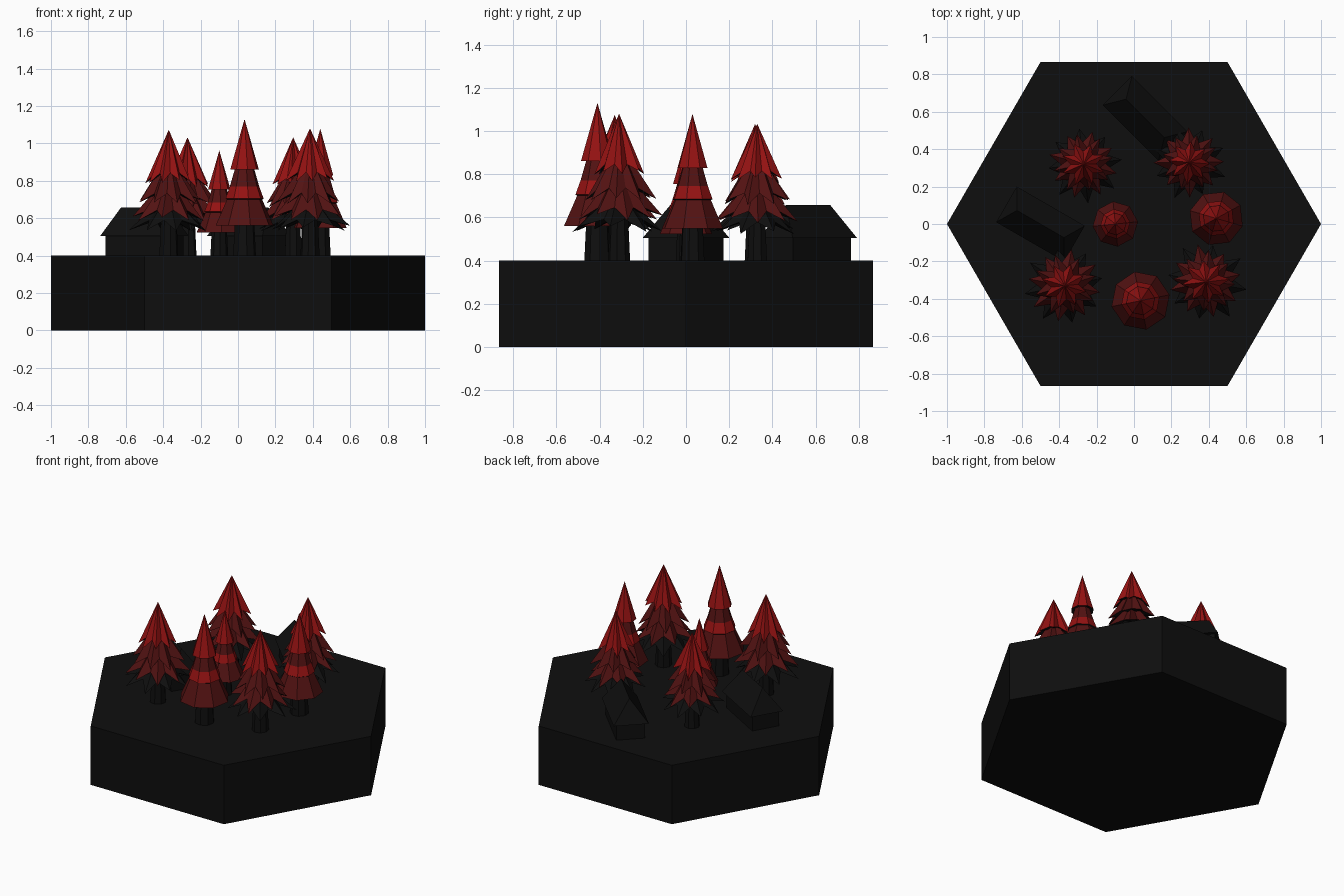
import bpy, bmesh, math, random
from mathutils import Matrix, Vector

random.seed(4)
if "Cube" in bpy.data.objects:
    bpy.data.objects.remove(bpy.data.objects["Cube"])


def material(name, rgb):
    m = bpy.data.materials.new(name)
    m.use_nodes = True
    m.diffuse_color = (*rgb, 1)
    bsdf = m.node_tree.nodes["Principled BSDF"]
    bsdf.inputs["Base Color"].default_value = (*rgb, 1)
    bsdf.inputs["Roughness"].default_value = 0.9
    return m


BLACK = material("soft black", (0.0045, 0.0045, 0.0045))
RED = material("bright red", (0.3, 0.006, 0.006))
DARK = material("dark red", (0.085, 0.006, 0.006))
GROUND = 0.4


def finish(bm, name, mats, loc=(0, 0, 0), turn=0, scale=1):
    bmesh.ops.recalc_face_normals(bm, faces=bm.faces)
    mesh = bpy.data.meshes.new(name)
    bm.to_mesh(mesh)
    bm.free()
    for m in mats:
        mesh.materials.append(m)
    ob = bpy.data.objects.new(name, mesh)
    bpy.context.collection.objects.link(ob)
    ob.location, ob.rotation_euler.z = loc, turn
    ob.scale = (scale,) * 3
    return ob


def cylinder(bm, sides, r1, r2, z0, z1, turn=0.0):
    bmesh.ops.create_cone(
        bm, cap_ends=True, segments=sides, radius1=r1, radius2=r2, depth=z1 - z0,
        matrix=Matrix.Translation((0, 0, (z0 + z1) / 2)) @ Matrix.Rotation(turn, 4, "Z"))


def ring(bm, sides, r, z, turn=0.0):
    return [bm.verts.new((r * math.cos(turn + i * math.tau / sides),
                          r * math.sin(turn + i * math.tau / sides), z))
            for i in range(sides)]


def bridge(bm, a, b, mat=0):
    n = len(a)
    for i in range(n):
        f = bm.faces.new((a[i], a[(i + 1) % n], b[(i + 1) % n], b[i]))
        f.material_index = mat


# Hexagonal ground block
bm = bmesh.new()
cylinder(bm, 6, 1, 1, 0, GROUND, math.pi / 2)
for v in bm.verts:  # corners on the x axis
    a = round(math.atan2(v.co.y, v.co.x) / (math.pi / 3)) * math.pi / 3
    v.co.x, v.co.y = math.cos(a), math.sin(a)
finish(bm, "hexagon_ground", [BLACK])


# Round-tiered trees: profile rows are (radius, height, material of the band below)
def round_tree(name, x, y, scale, turn):
    bm = bmesh.new()
    cylinder(bm, 8, 0.062, 0.05, 0, 0.24)
    profile = [(0.078, 0.46, 0), (0.052, 0.465, 1), (0.08, 0.37, 2),
               (0.104, 0.305, 0), (0.096, 0.3, 1), (0.158, 0.16, 0)]
    apex = bm.verts.new((0, 0, 0.73))
    rows = [ring(bm, 8, r, z) for r, z, _ in profile]
    for i in range(8):
        bm.faces.new((apex, rows[0][i], rows[0][(i + 1) % 8])).material_index = 2
    for k in range(len(rows) - 1):
        bridge(bm, rows[k], rows[k + 1], profile[k][2])
    bm.faces.new(rows[-1])
    finish(bm, name, [BLACK, DARK, RED], (x, y, GROUND), turn, scale)


round_tree("round_tree_front", 0.035, -0.41, 1, 0.2)
round_tree("round_tree_left", 0.44, 0.03, 0.93, 0.5)
round_tree("round_tree_middle", -0.1, 0, 0.77, 0.1)


# Spiky trees: stacked drooping stars
def star(bm, apex_z, tip_z, radius, points, turn, mat):
    top = bm.verts.new((0, 0, apex_z))
    under = bm.verts.new((0, 0, tip_z + 0.07))
    rim = []
    for i in range(points * 2):
        tip = i % 2 == 0
        r = radius * (random.uniform(0.92, 1.06) if tip else 0.6)
        z = tip_z + (random.uniform(-0.015, 0.015) if tip else 0.045)
        a = turn + i * math.pi / points
        rim.append(bm.verts.new((r * math.cos(a), r * math.sin(a), z)))
    for i in range(points * 2):
        j = (i + 1) % (points * 2)
        bm.faces.new((top, rim[i], rim[j])).material_index = mat
        bm.faces.new((under, rim[j], rim[i]))


def spiky_tree(name, x, y, scale, turn):
    bm = bmesh.new()
    cylinder(bm, 8, 0.052, 0.04, 0, 0.26)
    star(bm, 0.34, 0.145, 0.215, 8, 0, 0)
    star(bm, 0.44, 0.2, 0.195, 8, 0.4, 1)
    star(bm, 0.55, 0.29, 0.168, 8, 0.1, 1)
    star(bm, 0.68, 0.4, 0.125, 8, 0.3, 2)
    finish(bm, name, [BLACK, DARK, RED], (x, y, GROUND), turn, scale)


spiky_tree("spiky_tree_front_right", -0.37, -0.33, 0.99, 0.2)
spiky_tree("spiky_tree_front_left", 0.385, -0.31, 1, 0.6)
spiky_tree("spiky_tree_back_right", -0.27, 0.32, 0.93, 0.9)
spiky_tree("spiky_tree_back_left", 0.295, 0.33, 0.93, 0.4)


# Small houses with a hipped, overhanging roof
def house(name, x, y, turn):
    bm = bmesh.new()
    bmesh.ops.create_cube(bm, size=1, matrix=Matrix.Translation((0, 0, 0.06))
                          @ Matrix.Diagonal((0.38, 0.18, 0.12, 1)))
    finish(bm, name + "_walls", [BLACK], (x, y, GROUND), turn)
    bm = bmesh.new()
    eaves = [bm.verts.new((sx * 0.21, sy * 0.11, 0.105))
             for sx, sy in ((-1, -1), (1, -1), (1, 1), (-1, 1))]
    a, b = (bm.verts.new((s * 0.145, 0, 0.257)) for s in (-1, 1))
    p, q, r, s = eaves
    for f in ((p, q, b, a), (r, s, a, b), (q, r, b), (s, p, a), (s, r, q, p)):
        bm.faces.new(f)
    finish(bm, name + "_roof", [BLACK], (x, y, GROUND), turn)


house("right_house", -0.5, 0, math.radians(-30))
house("back_house", 0.06, 0.565, math.radians(-45))
